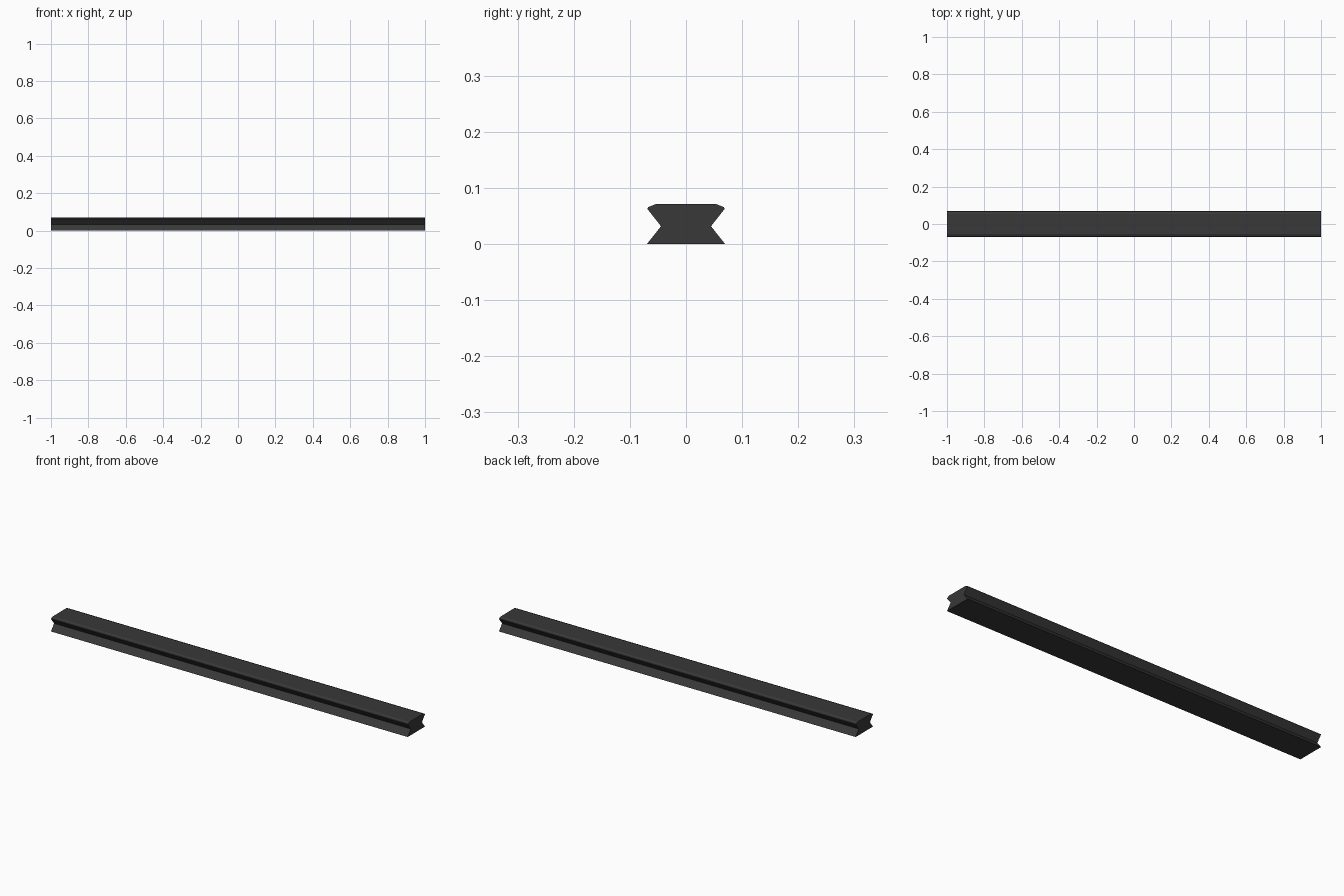
import bpy, bmesh

if "Cube" in bpy.data.objects:
    bpy.data.objects.remove(bpy.data.objects["Cube"])

# Half of the rail cross-section (y, z), bottom to top
half = [(0.0695, 0.0), (0.0445, 0.0315), (0.067, 0.06),
        (0.069, 0.063), (0.0675, 0.0655), (0.054, 0.071)]
profile = half + [(-y, z) for y, z in reversed(half)]

# Extrude the profile along x
bm = bmesh.new()
end = bm.faces.new([bm.verts.new((-1, y, z)) for y, z in profile])
result = bmesh.ops.extrude_face_region(bm, geom=[end], use_keep_orig=True)
moved = [v for v in result["geom"] if isinstance(v, bmesh.types.BMVert)]
bmesh.ops.translate(bm, verts=moved, vec=(2, 0, 0))
bmesh.ops.recalc_face_normals(bm, faces=bm.faces)

mesh = bpy.data.meshes.new("rail")
bm.to_mesh(mesh)
bm.free()
rail = bpy.data.objects.new("rail", mesh)
bpy.context.collection.objects.link(rail)

# Dark metal finish
mat = bpy.data.materials.new("dark_metal")
mat.diffuse_color = (0.04, 0.04, 0.04, 1)
mat.use_nodes = True
mat.node_tree.nodes["Principled BSDF"].inputs["Base Color"].default_value = mat.diffuse_color
mesh.materials.append(mat)
